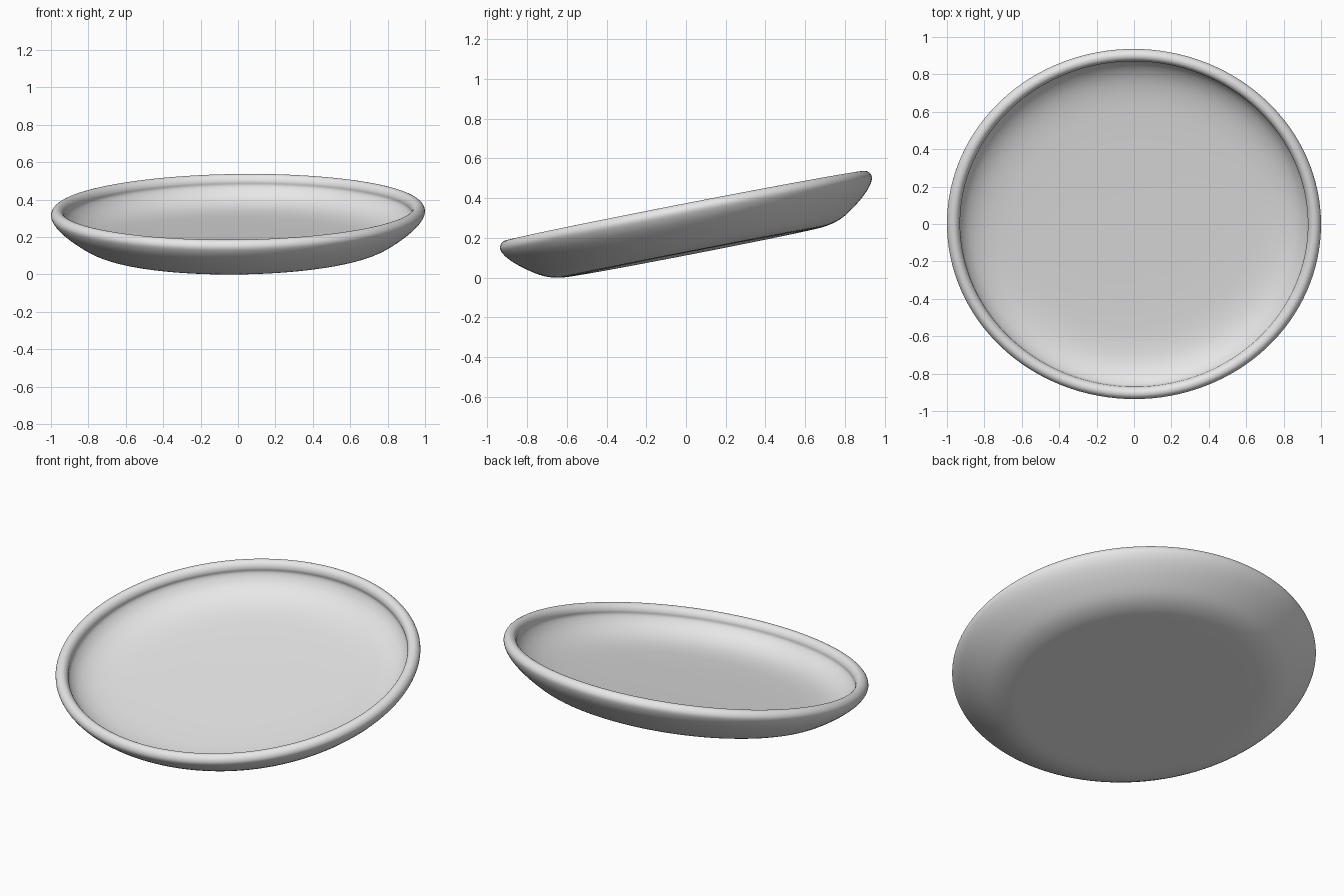
import bpy, bmesh, math
from mathutils import Vector, Matrix

if "Cube" in bpy.data.objects:
    bpy.data.objects.remove(bpy.data.objects["Cube"])

# Half cross-section of the dish: (radius, height), underside -> lip -> inside
profile = [(0, 0), (.4, 0), (.62, 0), (.72, .004), (.80, .026), (.88, .073),
           (.95, .128), (.985, .167), (1, .20), (.994, .222), (.975, .237),
           (.953, .236), (.937, .222), (.930, .203), (.931, .183), (.918, .158),
           (.885, .125), (.82, .092), (.72, .071), (.55, .062), (.3, .059), (0, .058)]


def smooth_path(pts, steps=4):
    """Catmull-Rom curve (centripetal) through the profile points."""
    p = [Vector(q) for q in pts]
    p = [Vector((-p[1].x, p[1].y))] + p + [Vector((-p[-2].x, p[-2].y))]
    out = []
    for a, b, c, d in zip(p, p[1:], p[2:], p[3:]):
        t1 = (b - a).length ** .5
        t2 = t1 + (c - b).length ** .5
        t3 = t2 + (d - c).length ** .5
        for i in range(steps):
            t = t1 + (t2 - t1) * i / steps
            a1 = a.lerp(b, t / t1)
            a2 = b.lerp(c, (t - t1) / (t2 - t1))
            a3 = c.lerp(d, (t - t2) / (t3 - t2))
            b1 = a1.lerp(a2, t / t2)
            b2 = a2.lerp(a3, (t - t1) / (t3 - t1))
            out.append(b1.lerp(b2, (t - t1) / (t2 - t1)))
    return out + [p[-2]]


# Lathe the dish
bm = bmesh.new()
verts = [bm.verts.new((q.x, 0, q.y)) for q in smooth_path(profile)]
edges = [bm.edges.new(e) for e in zip(verts, verts[1:])]
bmesh.ops.spin(bm, geom=verts + edges, cent=(0, 0, 0), axis=(0, 0, 1),
               angle=math.tau, steps=128, use_duplicate=False)
bmesh.ops.remove_doubles(bm, verts=bm.verts, dist=1e-4)
bmesh.ops.recalc_face_normals(bm, faces=bm.faces)

# Slightly oval, then tipped up at the back with a tiny roll
bm.transform(Matrix.Rotation(math.radians(11), 4, 'X')
             @ Matrix.Rotation(math.radians(-.7), 4, 'Y')
             @ Matrix.Diagonal((1, .953, 1, 1)))

# Centre on x and y, rest on the ground
lo = [min(v.co[i] for v in bm.verts) for i in range(3)]
hi = [max(v.co[i] for v in bm.verts) for i in range(3)]
bmesh.ops.translate(bm, verts=bm.verts,
                    vec=(-(lo[0] + hi[0]) / 2, -(lo[1] + hi[1]) / 2, -lo[2]))
for f in bm.faces:
    f.smooth = True

mesh = bpy.data.meshes.new("dish")
bm.to_mesh(mesh)
bm.free()
dish = bpy.data.objects.new("dish", mesh)
bpy.context.collection.objects.link(dish)

mat = bpy.data.materials.new("light grey")
mat.diffuse_color = (.8, .8, .8, 1)
mat.use_nodes = True
mat.node_tree.nodes["Principled BSDF"].inputs["Base Color"].default_value = mat.diffuse_color
mesh.materials.append(mat)
